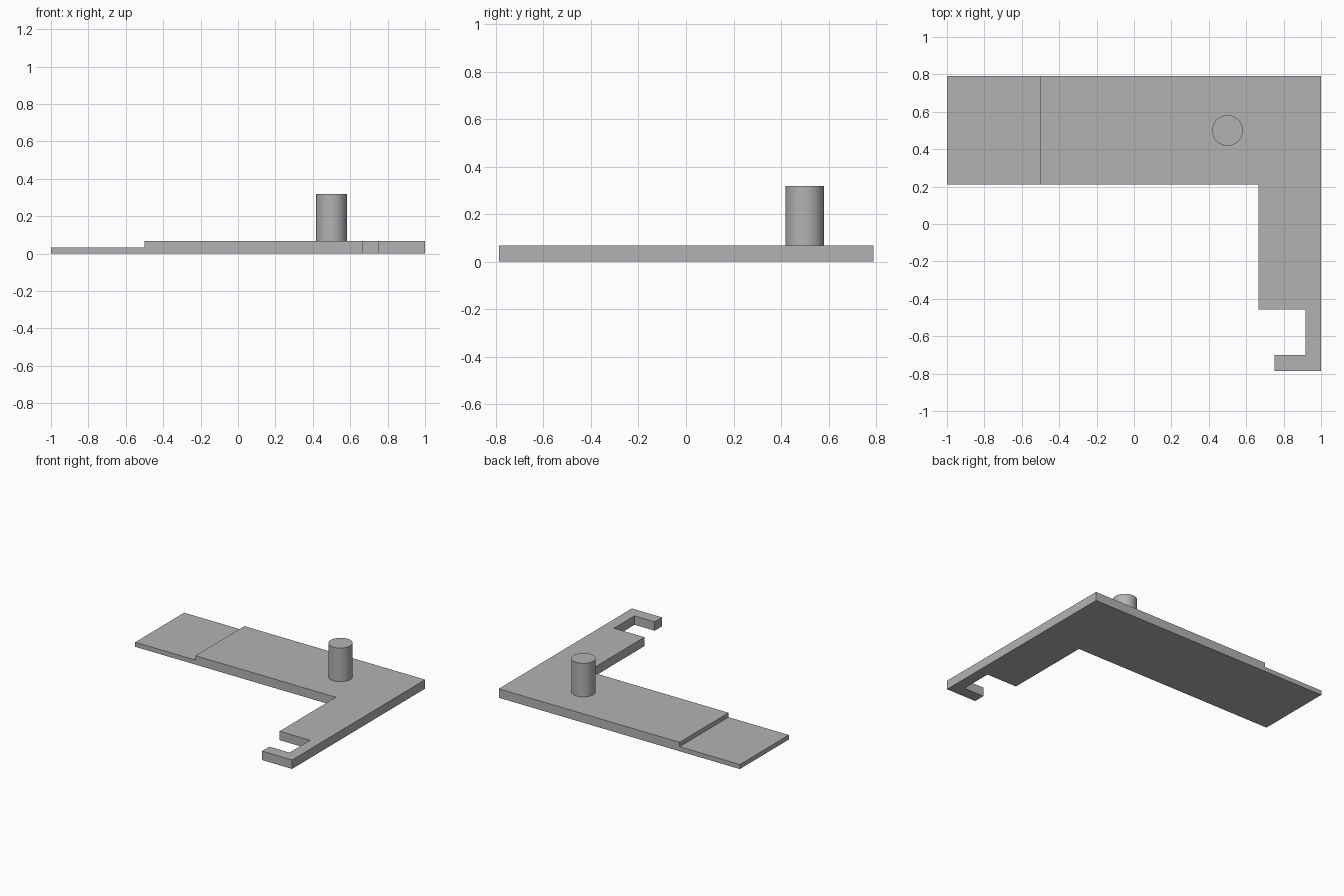
import bpy
import bmesh

cube = bpy.data.objects.get("Cube")
if cube:
    bpy.data.objects.remove(cube, do_unlink=True)

THICK = 0.067   # main plate
THIN = 0.034    # stepped end

grey = bpy.data.materials.new("plain grey")
grey.use_nodes = True
colour = (0.45, 0.45, 0.45, 1)
grey.diffuse_color = colour
grey.node_tree.nodes["Principled BSDF"].inputs["Base Color"].default_value = colour


def extrude_profile(name, outline, height):
    """Prism standing on z = 0 from a counter-clockwise outline."""
    bm = bmesh.new()
    base = bm.faces.new([bm.verts.new((x, y, 0)) for x, y in outline])
    top = bmesh.ops.extrude_face_region(bm, geom=[base], use_keep_orig=True)["geom"]
    bmesh.ops.translate(bm, vec=(0, 0, height),
                        verts=[v for v in top if isinstance(v, bmesh.types.BMVert)])
    bmesh.ops.recalc_face_normals(bm, faces=bm.faces)
    mesh = bpy.data.meshes.new(name)
    bm.to_mesh(mesh)
    bm.free()
    mesh.materials.append(grey)
    obj = bpy.data.objects.new(name, mesh)
    bpy.context.collection.objects.link(obj)
    return obj


# L-shaped plate ending in a hook
extrude_profile("hooked_plate", [
    (-0.5, 0.21), (0.665, 0.21), (0.665, -0.457), (0.917, -0.457),
    (0.917, -0.70), (0.75, -0.70), (0.75, -0.787), (1, -0.787),
    (1, 0.79), (-0.5, 0.79)], THICK)

# Thinner stepped end
extrude_profile("thin_tab", [(-1, 0.21), (-0.5, 0.21), (-0.5, 0.79), (-1, 0.79)], THIN)

# Upright round peg
PEG_TOP = 0.319
bpy.ops.mesh.primitive_cylinder_add(vertices=64, radius=0.082, depth=PEG_TOP - THICK,
                                    location=(0.5, 0.5, (PEG_TOP + THICK) / 2))
peg = bpy.context.object
peg.name = "round_peg"
peg.data.materials.append(grey)
bpy.ops.object.shade_smooth_by_angle()
